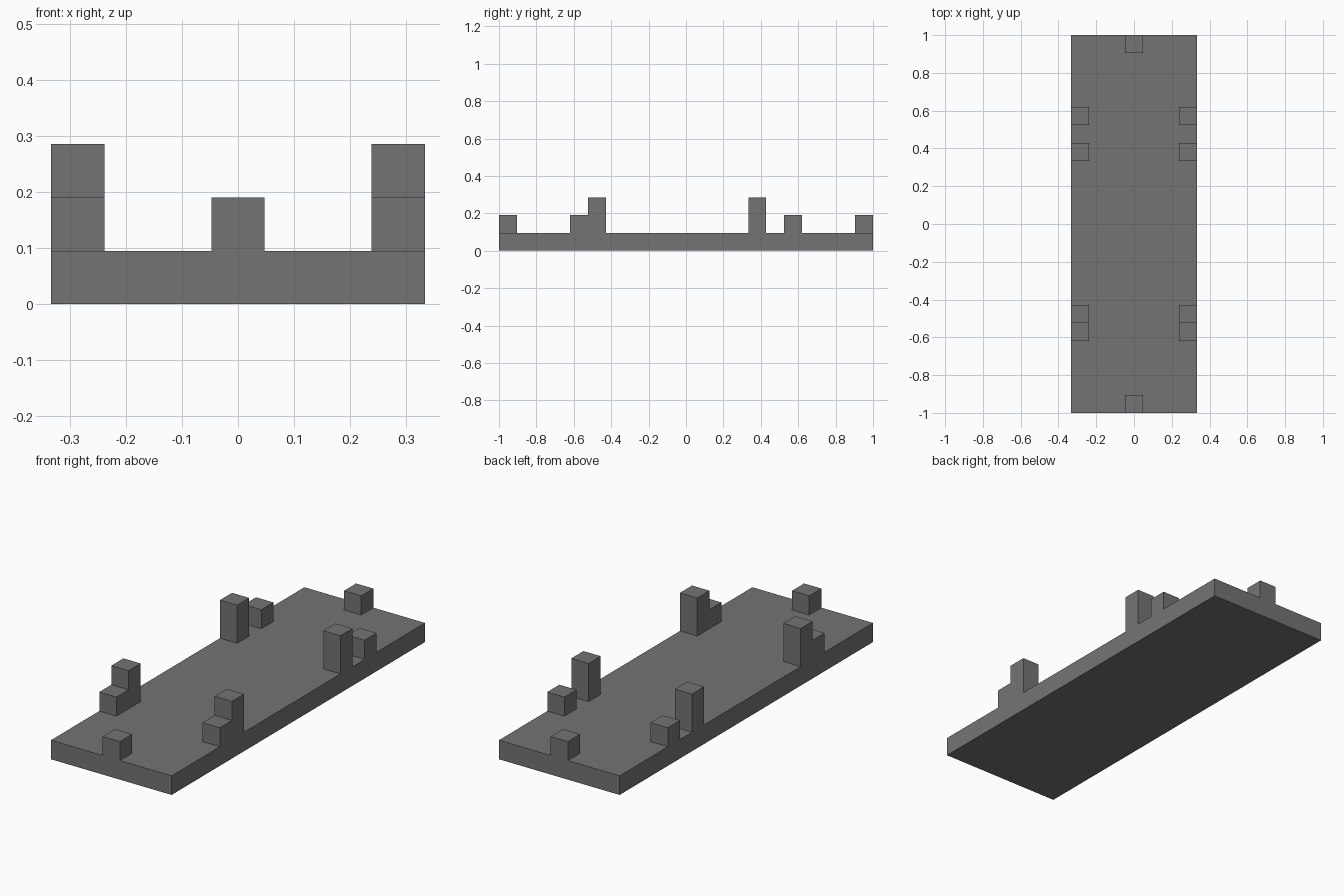
import bpy
import bmesh
from mathutils import Matrix, Vector

if "Cube" in bpy.data.objects:
    bpy.data.objects.remove(bpy.data.objects["Cube"], do_unlink=True)

# The model sits on a regular grid: the slab is 7 x 21 cells and 1 cell thick
CELL = 2 / 21
WIDTH, LENGTH = 7, 21

grey = bpy.data.materials.new("dark_grey")
grey.use_nodes = True
colour = (0.175, 0.175, 0.175, 1)
grey.diffuse_color = colour
grey.node_tree.nodes["Principled BSDF"].inputs["Base Color"].default_value = colour


def block(name, corner, size):
    """Box placed by its lowest corner and its size, both in grid cells."""
    origin = Vector((-WIDTH / 2, -LENGTH / 2, 0))
    centre = (origin + Vector(corner) + Vector(size) / 2) * CELL
    bm = bmesh.new()
    bmesh.ops.create_cube(bm, size=1, matrix=Matrix.Translation(centre)
                          @ Matrix.Diagonal((*(Vector(size) * CELL), 1)))
    mesh = bpy.data.meshes.new(name)
    bm.to_mesh(mesh)
    bm.free()
    mesh.materials.append(grey)
    obj = bpy.data.objects.new(name, mesh)
    bpy.context.collection.objects.link(obj)
    return obj


# Base slab
block("base_slab", (0, 0, 0), (WIDTH, LENGTH, 1))

# Single blocks in the middle of each end
block("front_end_block", (3, 0, 1), (1, 1, 1))
block("back_end_block", (3, LENGTH - 1, 1), (1, 1, 1))

# Posts and low blocks along both long sides
for side, x in (("right", 0), ("left", WIDTH - 1)):
    block(f"front_{side}_low_block", (x, 4, 1), (1, 1, 1))
    block(f"front_{side}_post", (x, 5, 1), (1, 1, 2))
    block(f"back_{side}_post", (x, 14, 1), (1, 1, 2))
    block(f"back_{side}_low_block", (x, 16, 1), (1, 1, 1))
